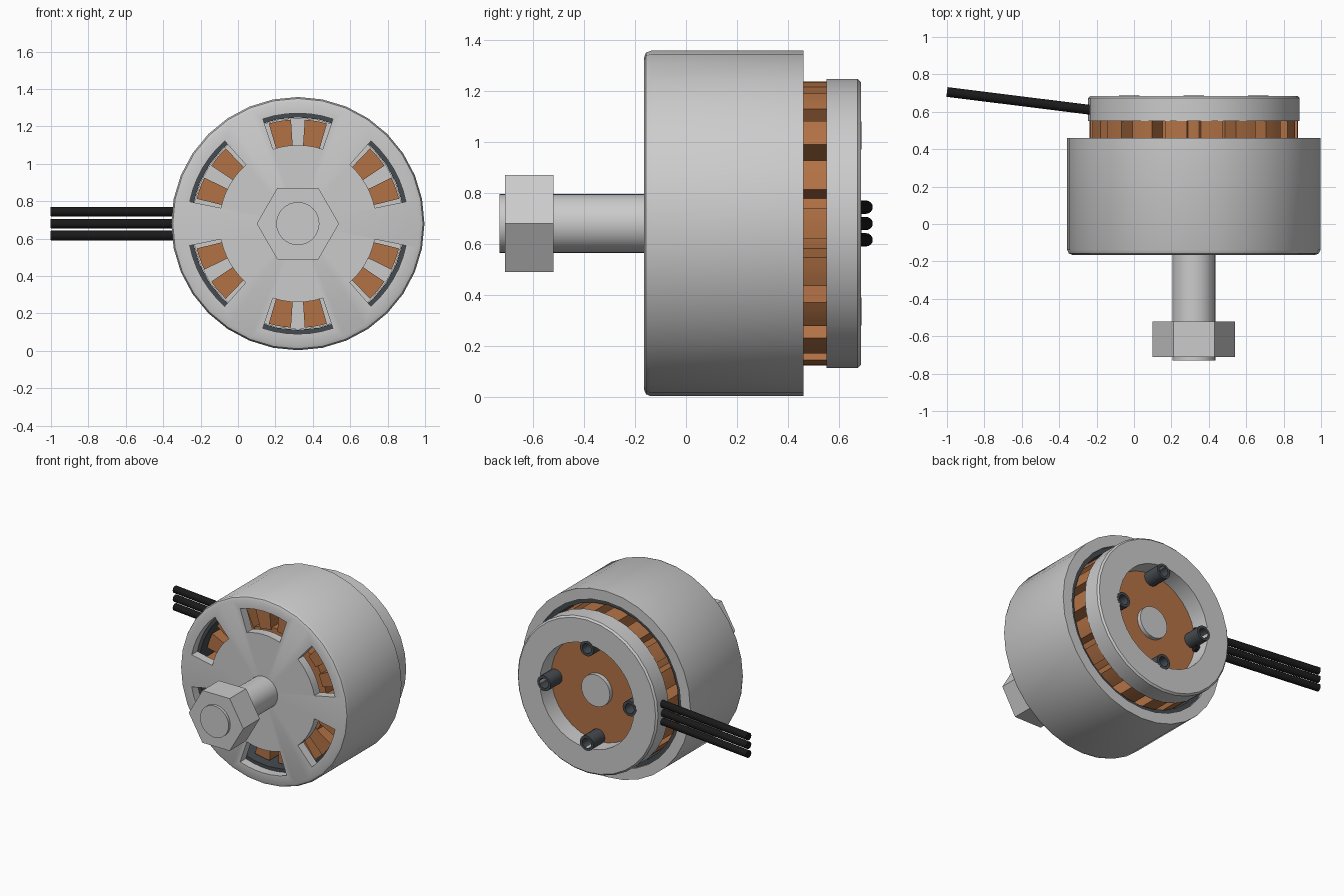
import bpy, bmesh
from math import sin, cos, radians, pi
from mathutils import Vector, Matrix

if "Cube" in bpy.data.objects:
    bpy.data.objects.remove(bpy.data.objects["Cube"])

CX, CZ = 0.32, 0.68          # motor axis runs along y through this point


def material(name, color):
    m = bpy.data.materials.new(name)
    m.diffuse_color = (*color, 1)
    m.use_nodes = True
    m.node_tree.nodes["Principled BSDF"].inputs["Base Color"].default_value = m.diffuse_color
    return m


copper = material("copper", (0.45, 0.17, 0.06))
dark = material("dark_steel", (0.06, 0.07, 0.08))
black = material("black_rubber", (0.01, 0.01, 0.01))


def finish(bm, name, mat=None, smooth=True):
    bmesh.ops.remove_doubles(bm, verts=bm.verts, dist=1e-5)
    bmesh.ops.recalc_face_normals(bm, faces=bm.faces)
    me = bpy.data.meshes.new(name)
    bm.to_mesh(me)
    bm.free()
    ob = bpy.data.objects.new(name, me)
    bpy.context.collection.objects.link(ob)
    if mat:
        me.materials.append(mat)
    if smooth:
        shade(ob)
    return ob


def shade(ob):
    bpy.ops.object.select_all(action='DESELECT')
    bpy.context.view_layer.objects.active = ob
    ob.select_set(True)
    bpy.ops.object.shade_smooth_by_angle(angle=radians(30))


def lathe(name, profile, steps=32, closed=False, mat=None, cx=CX, cz=CZ, smooth=True):
    """Spin (radius, y) points around a y-parallel axis."""
    bm = bmesh.new()
    vs = [bm.verts.new((cx + r, y, cz)) for r, y in profile]
    es = [bm.edges.new(p) for p in zip(vs, vs[1:])]
    if closed:
        es.append(bm.edges.new((vs[-1], vs[0])))
    bmesh.ops.spin(bm, geom=vs + es, cent=(cx, 0, cz), axis=(0, 1, 0),
                   angle=2 * pi, steps=steps)
    return finish(bm, name, mat, smooth)


def add_wedge(bm, r0, r1, mid, half, y0, y1, n=4):
    """Ring sector around the motor axis, extruded along y (angles in degrees)."""
    angs = [radians(mid - half + 2 * half * i / n) for i in range(n + 1)]
    pts = [(r1, a) for a in angs] + [(r0, a) for a in reversed(angs)]
    face = bm.faces.new([bm.verts.new((CX + r * cos(a), y0, CZ + r * sin(a))) for r, a in pts])
    ext = bmesh.ops.extrude_face_region(bm, geom=[face])
    verts = [v for v in ext["geom"] if isinstance(v, bmesh.types.BMVert)]
    bmesh.ops.translate(bm, verts=verts, vec=(0, y1 - y0, 0))


# Rotating bell, with six windows cut through the front plate
bell = lathe("rotor_bell", [(0, -.165), (.65, -.165), (.669, -.157), (.677, -.138), (.677, .46),
                            (.60, .46), (.60, -.10), (0, -.10)], smooth=False)
bm = bmesh.new()
for i in range(6):
    add_wedge(bm, .42, .59, 30 + 60 * i, 18.5, -.3, -.05, 6)
cutter = finish(bm, "window_cutter", smooth=False)
cutter.hide_render = True
mod = bell.modifiers.new("windows", 'BOOLEAN')
mod.operation, mod.solver, mod.object = 'DIFFERENCE', 'EXACT', cutter
bpy.context.view_layer.objects.active = bell
bpy.ops.object.modifier_apply(modifier=mod.name)
bpy.data.objects.remove(cutter)
shade(bell)

# Magnet ring lining the bell
lathe("magnet_ring", [(.568, -.10), (.602, -.10), (.602, .44), (.568, .44)], closed=True, mat=dark)

# Stator core and eighteen copper coils
lathe("stator_core", [(0, -.03), (.415, -.03), (.415, .555), (0, .555)], mat=copper)
bm = bmesh.new()
for i in range(18):
    add_wedge(bm, .40, .557, 20 * i, 6.2, -.04, .552, 3)
finish(bm, "coils", copper)

# Mounting base ring
lathe("base_ring", [(.38, .55), (.566, .55), (.566, .673), (.554, .685), (.38, .685)], closed=True)

# Four threaded mounting tubes
for i in range(4):
    a = i * pi / 2
    lathe(f"mount_tube_{i + 1}", [(.036, .55), (.055, .55), (.055, .687), (.036, .687)], 16, True,
          dark, CX + .345 * cos(a), CZ + .345 * sin(a))

# Shaft and hex nut
lathe("shaft", [(0, -.73), (.115, -.73), (.115, .585), (0, .585)])
lathe("hex_nut", [(0, -.71), (.22, -.71), (.22, -.52), (0, -.52)], 6, smooth=False)

# Three lead wires
a, b = Vector((-.03, .585, 0)), Vector((-1.0, .706, 0))
for i in range(3):
    off = Vector((0, 0, CZ + .064 * (i - 1)))
    bm = bmesh.new()
    rot = (b - a).to_track_quat('Z', 'Y').to_matrix().to_4x4()
    bmesh.ops.create_cone(bm, cap_ends=True, segments=16, radius1=.026, radius2=.026,
                          depth=(b - a).length,
                          matrix=Matrix.Translation((a + b) / 2 + off) @ rot)
    finish(bm, f"wire_{i + 1}", black)
